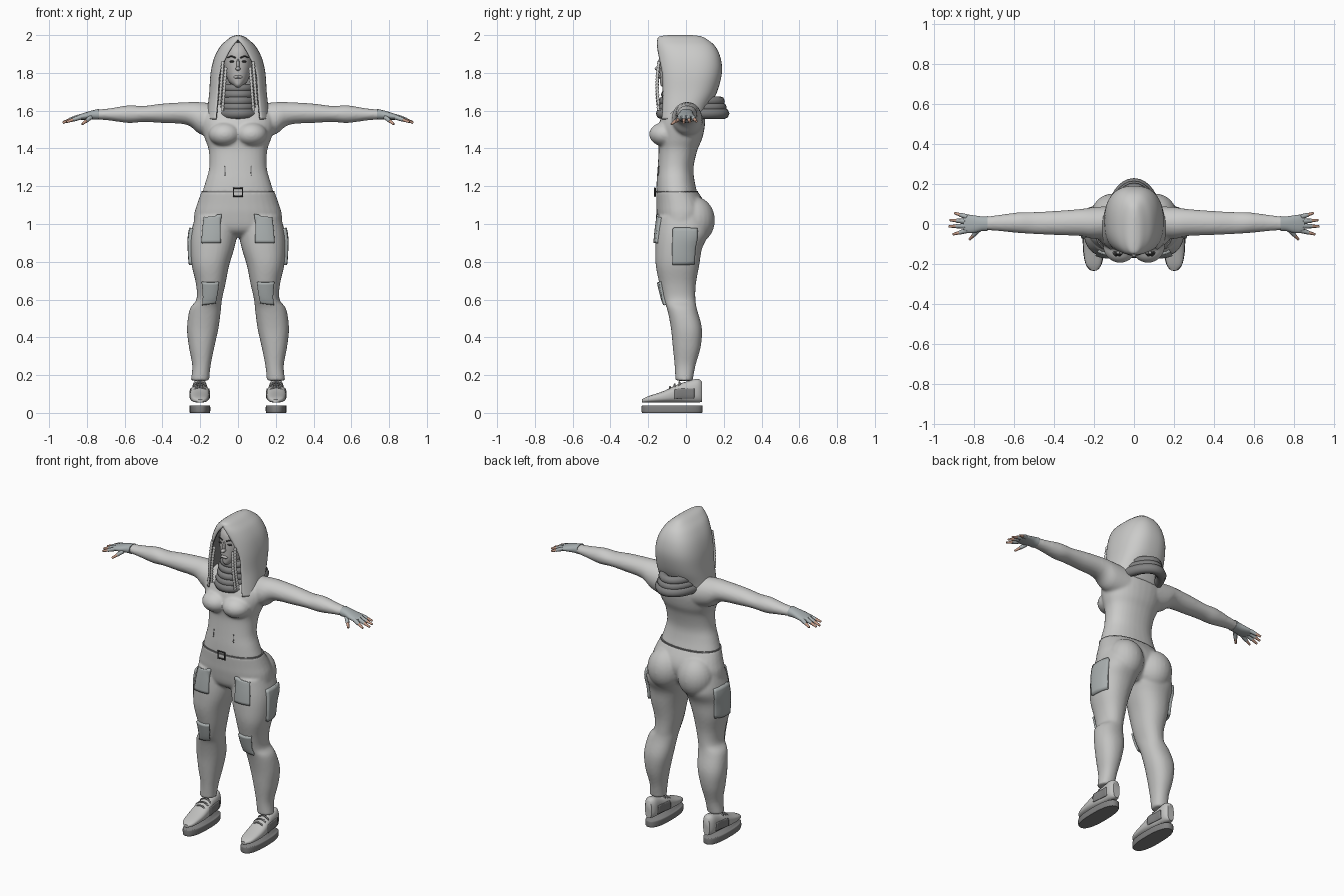
import bpy, bmesh
from math import sin, cos, pi, asin, radians
from mathutils import Matrix

default = bpy.data.objects.get("Cube")
if default:
    bpy.data.objects.remove(default)


def material(name, r, g, b):
    m = bpy.data.materials.new(name)
    m.use_nodes = True
    m.diffuse_color = (r, g, b, 1)
    m.node_tree.nodes["Principled BSDF"].inputs["Base Color"].default_value = (r, g, b, 1)
    return m


cloth = material("pale cloth", .6, .6, .59)
trouser_cloth = material("trouser cloth", .54, .54, .53)
pocket_cloth = material("pocket grey", .4, .43, .43)
dark_cloth = material("scarf grey", .22, .22, .22)
face_grey = material("face grey", .5, .49, .48)
skin = material("fingertip skin", .58, .34, .25)
glove_grey = material("glove grey", .4, .44, .45)
black = material("near black", .05, .05, .05)


def blend(rows, steps=4):
    """Catmull-Rom interpolation through rows of numbers."""
    out = []
    for i in range(len(rows) - 1):
        p, q = rows[i], rows[i + 1]
        o, r = rows[max(i - 1, 0)], rows[min(i + 2, len(rows) - 1)]
        for k in range(steps):
            t = k / steps
            out.append([b + t / 2 * (c - a + t * (2 * a - 5 * b + 4 * c - d + t * (3 * (b - c) + d - a)))
                        for a, b, c, d in zip(o, p, q, r)])
    return out + [list(rows[-1])]


def power(v, e):
    return abs(v) ** e * (1 if v >= 0 else -1)


def place(axis, pos, a, b):
    return {"x": (pos, a, b), "y": (a, pos, b), "z": (a, b, pos)}[axis]


def loft(bm, axis, rows, side=1, e=.9, n=32, steps=4):
    """Skin of rounded rings; each row is position, a-min, a-max, b-min, b-max."""
    rings = []
    for pos, a0, a1, b0, b1 in blend(rows, steps):
        ring = []
        for k in range(n):
            t = 2 * pi * k / n
            a = (a0 + a1) / 2 + (a1 - a0) / 2 * power(cos(t), e)
            b = (b0 + b1) / 2 + (b1 - b0) / 2 * power(sin(t), e)
            x, y, z = place(axis, pos, a, b)
            ring.append(bm.verts.new((x * side, y, z)))
        rings.append(ring)
    for p, q in zip(rings, rings[1:]):
        for k in range(n):
            bm.faces.new((p[k], p[k - 1], q[k - 1], q[k]))
    bm.faces.new(rings[0])
    bm.faces.new(rings[-1])


def ball(bm, centre, size):
    bmesh.ops.create_uvsphere(bm, u_segments=24, v_segments=16, radius=1,
                              matrix=Matrix.Translation(centre) @ Matrix.Diagonal((*size, 1)))


def finish(bm, name, *mats):
    bmesh.ops.recalc_face_normals(bm, faces=bm.faces)
    mesh = bpy.data.meshes.new(name)
    bm.to_mesh(mesh)
    bm.free()
    for m in mats:
        mesh.materials.append(m)
    for p in mesh.polygons:
        p.use_smooth = True
    mesh.set_sharp_from_angle(angle=radians(50))
    obj = bpy.data.objects.new(name, mesh)
    bpy.context.collection.objects.link(obj)
    return obj


def fuse(obj, rounds):
    """Melt overlapping volumes into one soft skin."""
    r = obj.modifiers.new("fuse", "REMESH")
    r.mode, r.voxel_size, r.use_smooth_shade = "VOXEL", .008, True
    s = obj.modifiers.new("soften", "SMOOTH")
    s.factor, s.iterations = .5, rounds


def tubes(name, mat, paths, closed=False):
    """Round tubes along paths of x, y, z, radius."""
    curve = bpy.data.curves.new(name, "CURVE")
    curve.dimensions, curve.bevel_depth, curve.bevel_resolution = "3D", 1, 2
    curve.use_fill_caps = True
    for path in paths:
        s = curve.splines.new("POLY")
        s.points.add(len(path) - 1)
        s.use_cyclic_u, s.use_smooth = closed, True
        for point, (x, y, z, r) in zip(s.points, path):
            point.co, point.radius = (x, y, z, 1), r
    curve.materials.append(mat)
    obj = bpy.data.objects.new(name, curve)
    bpy.context.collection.objects.link(obj)
    bpy.ops.object.select_all(action="DESELECT")
    obj.select_set(True)
    bpy.context.view_layer.objects.active = obj
    bpy.ops.object.convert(target="MESH")


def patch(name, target, axis, pos, a0, a1, b0, b1, mat, thick):
    """Cloth panel wrapped onto a target."""
    bm = bmesh.new()
    n = 10
    grid = [[bm.verts.new(place(axis, pos, a0 + (a1 - a0) * i / n, b0 + (b1 - b0) * j / n))
             for j in range(n + 1)] for i in range(n + 1)]
    for i in range(n):
        for j in range(n):
            bm.faces.new((grid[i][j], grid[i + 1][j], grid[i + 1][j + 1], grid[i][j + 1]))
    obj = finish(bm, name, mat)
    w = obj.modifiers.new("wrap", "SHRINKWRAP")
    w.target, w.wrap_method = target, "NEAREST_SURFACEPOINT"
    s = obj.modifiers.new("thickness", "SOLIDIFY")
    s.thickness, s.offset = thick, 0


both = ((1, "left"), (-1, "right"))

# Shirt: torso, bust and sleeves
bm = bmesh.new()
loft(bm, "z", [(z, -w, w, f, b) for z, w, f, b in (
    (1.165, .19, -.157, .06), (1.23, .17, -.155, .045), (1.3, .152, -.15, .04), (1.39, .155, -.145, .06),
    (1.45, .175, -.15, .085), (1.52, .195, -.145, .1), (1.58, .19, -.125, .1), (1.63, .14, -.1, .09),
    (1.66, .07, -.07, .06))])
for side, _ in both:
    ball(bm, (side * .07, -.11, 1.475), (.085, .085, .065))
    loft(bm, "x", [(.1, -.07, .09, 1.45, 1.635), (.2, -.075, .085, 1.475, 1.645), (.27, -.06, .075, 1.525, 1.645),
                   (.4, -.055, .065, 1.535, 1.637), (.5, -.05, .06, 1.54, 1.625), (.58, -.045, .058, 1.535, 1.628),
                   (.68, -.035, .045, 1.548, 1.612), (.755, -.03, .035, 1.555, 1.605)], side, 1)
shirt = finish(bm, "shirt", cloth)
fuse(shirt, 6)

# Trousers: hips, buttocks and legs
bm = bmesh.new()
loft(bm, "z", [(z, -w, w, f, b) for z, w, f, b in (
    (.93, .14, -.09, .04), (.97, .225, -.14, .08), (1.05, .232, -.155, .11), (1.11, .215, -.157, .1),
    (1.175, .192, -.158, .06))])
for side, _ in both:
    ball(bm, (side * .105, .045, 1.02), (.11, .108, .125))
    loft(bm, "z", [(.17, .153, .25, -.056, .035), (.25, .145, .242, -.06, .05), (.35, .125, .26, -.07, .078),
                   (.45, .103, .27, -.08, .084), (.55, .09, .255, -.1, .058), (.6, .085, .22, -.12, .05),
                   (.68, .067, .222, -.14, .052), (.78, .047, .245, -.16, .07), (.87, .02, .252, -.162, .085),
                   (.95, .004, .25, -.157, .12), (1.04, .01, .225, -.145, .11)], side)
trousers = finish(bm, "trousers", trouser_cloth)
fuse(trousers, 5)

# Belt and buckle
bm = bmesh.new()
loft(bm, "z", [(1.166, -.194, .194, -.161, .064), (1.175, -.193, .193, -.161, .063)])
finish(bm, "belt", dark_cloth)
tubes("buckle", black, [[(x, -.165, z, .005) for x, z in ((-.024, 1.147), (.024, 1.147), (.024, 1.19), (-.024, 1.19))]], True)

# Pockets, knee pads and shirt slits
for side, label in both:
    patch(label + "_front_pocket", trousers, "y", -.17, side * .09, side * .2, .9, 1.05, pocket_cloth, .024)
    patch(label + "_knee_pad", trousers, "y", -.15, side * .095, side * .2, .56, .69, pocket_cloth, .024)
    patch(label + "_side_pocket", trousers, "x", side * .27, -.075, .075, .78, .985, pocket_cloth, .03)
    patch(label + "_shirt_slit", shirt, "y", -.17, side * .073, side * .078, 1.26, 1.31, dark_cloth, .006)

# Shoes with floating soles, side panels and laces
for side, label in both:
    bm = bmesh.new()
    loft(bm, "y", [(-.232, .185, .215, .055, .072), (-.2, .163, .242, .055, .088), (-.12, .152, .254, .055, .115),
                   (-.05, .153, .252, .055, .148), (0, .16, .245, .055, .165), (.06, .165, .24, .055, .18),
                   (.086, .18, .225, .058, .165)], side, .75)
    shoe = finish(bm, label + "_shoe", trouser_cloth)
    bm = bmesh.new()
    loft(bm, "z", [(0, .15, .254, -.232, .085), (.008, .147, .257, -.235, .088),
                   (.034, .147, .257, -.235, .088), (.04, .15, .254, -.232, .085)], side, .8)
    finish(bm, label + "_sole", dark_cloth)
    for x, where in ((.26, "outer"), (.148, "inner")):
        patch(f"{label}_{where}_shoe_panel", shoe, "x", side * x, -.06, .045, .07, .13, dark_cloth, .01)
    tubes(label + "_laces", dark_cloth,
          [[(side * (.202 + .036 * cos(t * pi / 6)), y, z - .025 + .03 * sin(t * pi / 6), .005) for t in range(7)]
           for y, z in ((-.085, .132), (-.06, .146), (-.035, .158))])

# Fingerless gloves and fingertips
digits = [((.835, .035, 1.567), (.9, .055, 1.543)), ((.845, .013, 1.567), (.924, .02, 1.54)),
          ((.845, -.01, 1.567), (.928, -.012, 1.536)), ((.835, -.032, 1.565), (.908, -.052, 1.54)),
          ((.78, -.03, 1.565), (.825, -.078, 1.528))]
for side, label in both:
    bm = bmesh.new()
    loft(bm, "x", [(.735, -.036, .039, 1.552, 1.61), (.765, -.036, .038, 1.553, 1.603), (.8, -.044, .043, 1.552, 1.593),
                   (.835, -.044, .046, 1.552, 1.582), (.855, -.03, .03, 1.555, 1.575)], side, .9, 24)
    finish(bm, label + "_glove", glove_grey)

    def finger(t0, t1, r0, r1):
        paths = []
        for p, q in digits:
            ends = [[a + (b - a) * t for a, b in zip(p, q)] for t in (t0, t1)]
            paths.append([(side * x, y, z, r) for (x, y, z), r in zip(ends, (r0, r1))])
        return paths
    tubes(label + "_glove_fingers", glove_grey, finger(0, .55, .013, .0105))
    tubes(label + "_fingertips", skin, finger(.5, 1, .0095, .006))

# Head and face
bm = bmesh.new()
loft(bm, "z", [(z, -w, w, f, b) for z, w, f, b in (
    (1.6, .05, -.06, .05), (1.7, .05, -.07, .05), (1.728, .028, -.128, .05), (1.755, .05, -.137, .05),
    (1.8, .066, -.138, .06), (1.86, .075, -.137, .07), (1.92, .068, -.128, .07), (1.96, .04, -.09, .05))], 1, .95)
ball(bm, (0, -.146, 1.822), (.013, .02, .011))
ball(bm, (0, -.138, 1.845), (.008, .014, .03))
ball(bm, (0, -.137, 1.778), (.024, .01, .009))
finish(bm, "head", face_grey)
for side, label in both:
    bm = bmesh.new()
    ball(bm, (side * .031, -.128, 1.86), (.014, .009, .006))
    finish(bm, label + "_eye", black)
tubes("eyebrows", black, [[(s * .013, -.137, 1.88, .004), (s * .035, -.131, 1.889, .004), (s * .056, -.112, 1.88, .002)]
                          for s in (1, -1)])
tubes("mouth_line", dark_cloth, [[(-.022, -.14, 1.778, .002), (0, -.147, 1.778, .002), (.022, -.14, 1.778, .002)]])

# Braids hanging beside the face
tubes("braids", cloth, [[(s * (x + .02 * k / 30), -.143 - .01 * sin(k / 9), top - k * .0085, .006 + .004 * (k % 2))
                         for k in range(28)] for s in (1, -1) for x, top in ((.064, 1.83), (.08, 1.86))])

# Scarf folds
folds = [(1.585, .105, -.13, .2, .03), (1.617, .098, -.126, .19, .026), (1.65, .09, -.118, .18, .026),
         (1.685, .078, -.108, .1, .025), (1.718, .07, -.098, .08, .022)]
tubes("scarf", dark_cloth, [[(w * cos(t * pi / 16), (f + b) / 2 + (b - f) / 2 * sin(t * pi / 16), z, r)
                             for t in range(32)] for z, w, f, b, r in folds], True)

# Hood with an open front
bm = bmesh.new()
e, n, rings = .8, 40, []
for z, w, f, b, gap in blend([(1.555, .165, -.155, .1, .118), (1.62, .16, -.152, .125, .112), (1.7, .152, -.153, .165, .106),
                              (1.8, .145, -.157, .19, .098), (1.88, .126, -.157, .183, .065), (1.94, .094, -.157, .155, .03),
                              (1.975, .058, -.152, .115, .001), (1.993, .032, -.14, .08, 0), (2, .008, -.09, .03, 0)]):
    start = asin(min(max(gap, 0) / w, .95) ** (1 / e))
    ring = []
    for k in range(n + 1):
        t = start + (2 * pi - 2 * start) * k / n
        ring.append(bm.verts.new((w * power(sin(t), e), (f + b) / 2 - (b - f) / 2 * power(cos(t), e), z)))
    rings.append(ring)
for p, q in zip(rings, rings[1:]):
    for k in range(n):
        bm.faces.new((p[k], p[k + 1], q[k + 1], q[k]))
bm.faces.new(rings[-1][:-1])
bmesh.ops.remove_doubles(bm, verts=bm.verts, dist=.0005)
hood = finish(bm, "hood", cloth, dark_cloth)
shell = hood.modifiers.new("lining", "SOLIDIFY")
shell.thickness, shell.offset = .008, -1
shell.material_offset, shell.material_offset_rim = 1, 1
